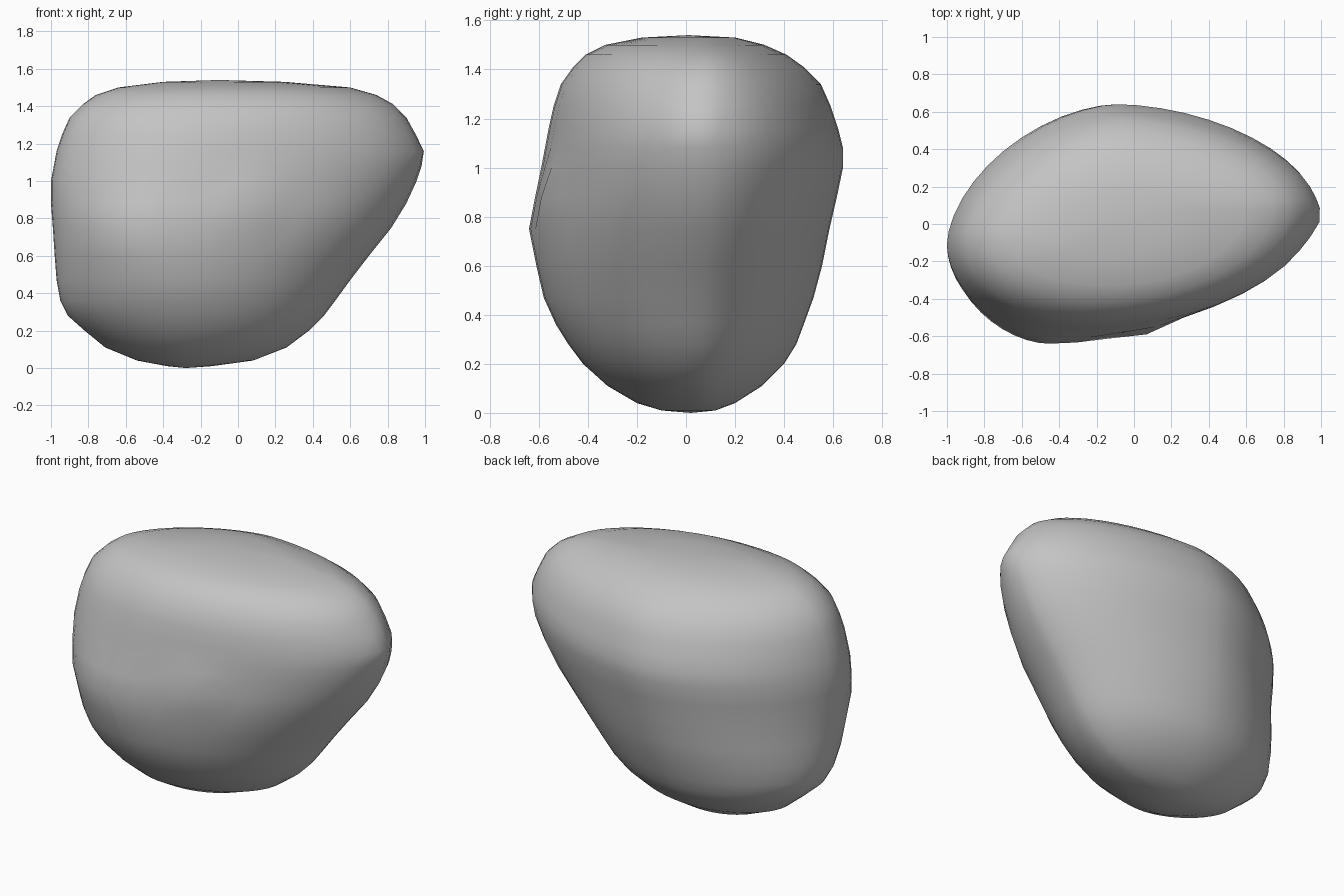
import bpy
import bmesh
import math
from mathutils import Vector

default_cube = bpy.data.objects.get("Cube")
if default_cube:
    bpy.data.objects.remove(default_cube, do_unlink=True)

SEGMENTS = 48
HEIGHT = 1.54

# Horizontal slices of the boulder: height, min x, max x, min y, max y
SLICES = [
    (.01, -.38, -.14, -.1, .12),
    (.04, -.54, .08, -.2, .2),
    (.11, -.71, .26, -.32, .31),
    (.2, -.82, .38, -.42, .4),
    (.28, -.91, .46, -.48, .45),
    (.36, -.95, .52, -.53, .48),
    (.47, -.97, .6, -.58, .52),
    (.6, -.98, .7, -.61, .555),
    (.75, -.99, .82, -.64, .585),
    (.88, -1, .9, -.615, .615),
    (1, -1, .955, -.59, .64),
    (1.08, -.985, .975, -.575, .64),
    (1.16, -.97, .98, -.56, .62),
    (1.25, -.94, .945, -.54, .59),
    (1.34, -.9, .9, -.51, .55),
    (1.41, -.83, .83, -.46, .48),
    (1.46, -.76, .74, -.41, .41),
    (1.5, -.64, .6, -.33, .32),
    (1.53, -.4, .25, -.18, .2),
]


def blend(low, middle, high, z):
    """Interpolate a value over the bottom, middle and top."""
    waist = HEIGHT / 2
    if z < waist:
        return low + (middle - low) * z / waist
    return middle + (high - middle) * (z - waist) / waist


def rounded(value, exponent):
    """Signed power that shapes a superellipse quadrant."""
    return math.copysign(abs(value) ** (2 / exponent), value)


def slice_points(z, left, right, front, back):
    """Make one slice from four quadrants sharing their extreme points."""
    front_peak = blend(-.28, -.46, -.1, z)
    back_peak = blend(-.26, -.12, -.04, z)
    left_peak = blend(.02, -.12, -.08, z)
    right_peak = blend(.05, .09, .08, z)
    front_left = blend(1.75, 1.8, 2.3, z)
    back_left = blend(1.95, 1.75, 1.6, z)
    points = []
    for i in range(SEGMENTS):
        angle = math.tau * i / SEGMENTS
        c, s = math.cos(angle), math.sin(angle)
        if c < 0:
            exponent = front_left if s < 0 else back_left
        else:
            exponent = 1.9 if s < 0 else 1.78
        c, s = rounded(c, exponent), rounded(s, exponent)
        centre_x = back_peak if s >= 0 else front_peak
        centre_y = right_peak if c >= 0 else left_peak
        reach_x = right - centre_x if c >= 0 else centre_x - left
        reach_y = back - centre_y if s >= 0 else centre_y - front
        points.append((centre_x + reach_x * c, centre_y + reach_y * s, z))
    return points


def raise_nick(bm, centre, radius, push):
    """Pull a small area of the surface outwards."""
    for vert in bm.verts:
        distance = (vert.co - Vector(centre)).length
        vert.co += Vector(push) * max(0, 1 - distance / radius)


# Skin the slices and close both ends
bm = bmesh.new()
rings = [[bm.verts.new(p) for p in slice_points(*row)] for row in SLICES]
bottom = bm.verts.new((-.28, .02, 0))
top = bm.verts.new((-.1, .01, HEIGHT))
for i in range(SEGMENTS):
    j = (i + 1) % SEGMENTS
    for lower, upper in zip(rings, rings[1:]):
        bm.faces.new((lower[i], lower[j], upper[j], upper[i]))
    bm.faces.new((bottom, rings[0][j], rings[0][i]))
    bm.faces.new((top, rings[-1][i], rings[-1][j]))

# Small raised nicks on the front face and the pointed end
raise_nick(bm, (.05, -.56, .93), .14, (0, -.05, 0))
raise_nick(bm, (.98, .02, 1.16), .14, (.025, 0, 0))

bmesh.ops.recalc_face_normals(bm, faces=bm.faces[:])
mesh = bpy.data.meshes.new("boulder")
bm.to_mesh(mesh)
bm.free()
boulder = bpy.data.objects.new("boulder", mesh)
bpy.context.collection.objects.link(boulder)

# Plain stone colour
stone = bpy.data.materials.new("stone grey")
stone.use_nodes = True
colour = (.55, .55, .55, 1)
stone.diffuse_color = colour
stone.node_tree.nodes["Principled BSDF"].inputs["Base Color"].default_value = colour
mesh.materials.append(stone)

# Smooth shading
bpy.context.view_layer.objects.active = boulder
boulder.select_set(True)
bpy.ops.object.shade_smooth_by_angle(angle=math.radians(60))
